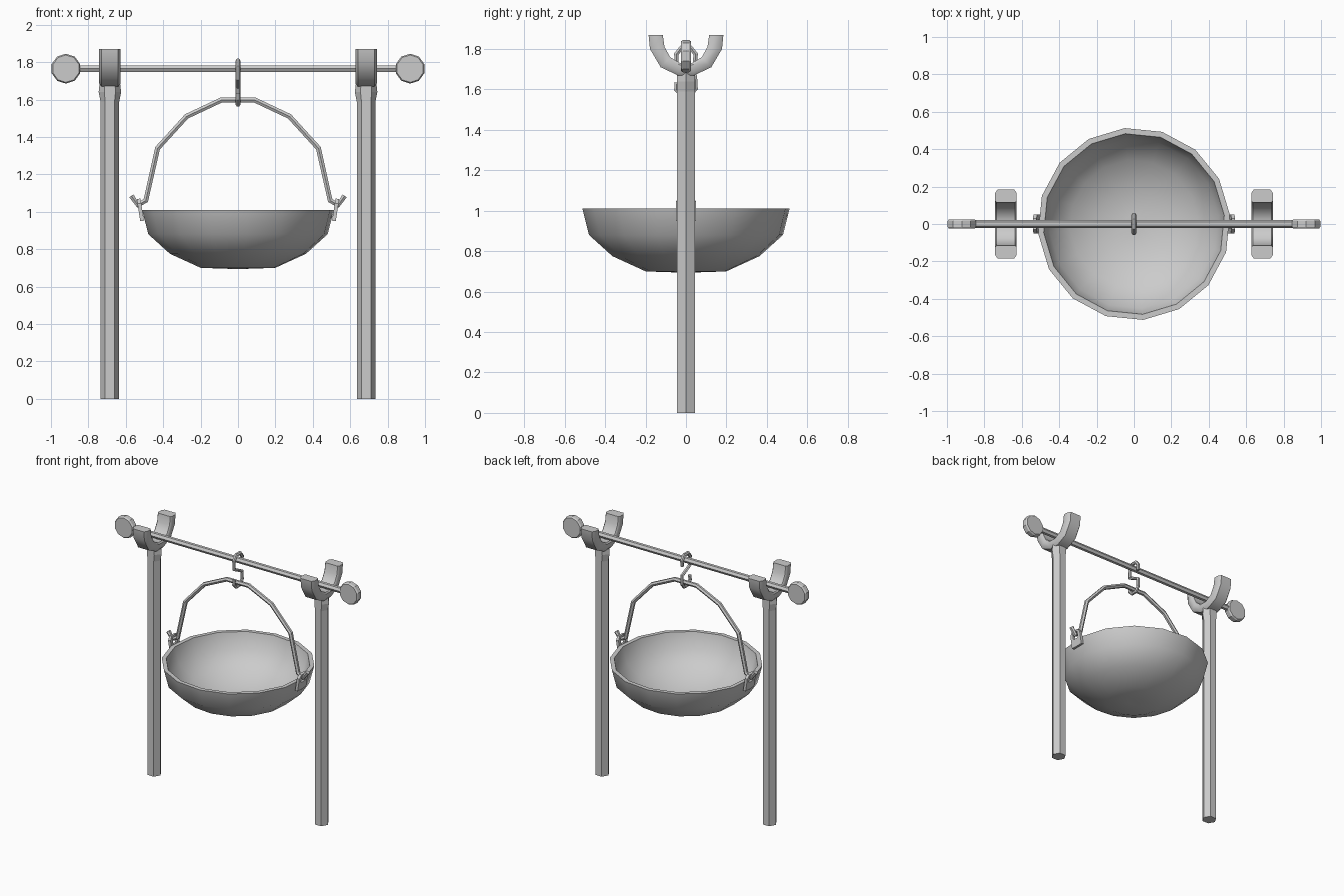
import bpy, bmesh
from math import cos, sin, radians, pi
from mathutils import Matrix, Vector

cube = bpy.data.objects.get("Cube")
if cube:
    bpy.data.objects.remove(cube)

GREY = (0.6, 0.6, 0.6, 1)
mat = bpy.data.materials.new("plain grey")
mat.use_nodes = True
mat.diffuse_color = GREY
mat.node_tree.nodes["Principled BSDF"].inputs["Base Color"].default_value = GREY


def add(name, mesh, smooth=0):
    """Link a mesh as an object, smooth below the given angle."""
    mesh.name = name
    mesh.materials.clear()
    mesh.materials.append(mat)
    mesh.polygons.foreach_set("use_smooth", [smooth > 0] * len(mesh.polygons))
    if smooth:
        mesh.set_sharp_from_angle(angle=radians(smooth))
    ob = bpy.data.objects.new(name, mesh)
    bpy.context.collection.objects.link(ob)
    return ob


def loft(name, rings, smooth=0):
    """Skin a row of equal rings and cap both ends."""
    bm = bmesh.new()
    rows = [[bm.verts.new(p) for p in ring] for ring in rings]
    n = len(rows[0])
    for a, b in zip(rows, rows[1:]):
        for i in range(n):
            j = (i + 1) % n
            bm.faces.new((a[i], a[j], b[j], b[i]))
    bm.faces.new(rows[0][::-1])
    bm.faces.new(rows[-1])
    bmesh.ops.recalc_face_normals(bm, faces=bm.faces)
    mesh = bpy.data.meshes.new(name)
    bm.to_mesh(mesh)
    bm.free()
    return add(name, mesh, smooth)


def from_curve(name, paths, cyclic, matrix=None, **settings):
    """Turn straight-segment curves into a mesh."""
    cu = bpy.data.curves.new(name, "CURVE")
    for key, value in settings.items():
        setattr(cu, key, value)
    for pts in paths:
        sp = cu.splines.new("POLY")
        sp.points.add(len(pts) - 1)
        for p, co in zip(sp.points, pts):
            p.co = (*co, 1)
        sp.use_cyclic_u = cyclic
    tmp = bpy.data.objects.new(name, cu)
    mesh = bpy.data.meshes.new_from_object(tmp)
    bpy.data.objects.remove(tmp)
    bpy.data.curves.remove(cu)
    if matrix:
        mesh.transform(matrix)
    return add(name, mesh)


def tube(name, pts, radius):
    return from_curve(name, [pts], False, dimensions="3D", bevel_depth=radius,
                      bevel_resolution=1, use_fill_caps=True)


def circle(r, z, n, turn=0, sx=1, cx=0):
    angles = [radians(turn) + 2 * pi * i / n for i in range(n)]
    return [(cx + r * sx * cos(a), r * sin(a), z) for a in angles]


def mirrored(half):
    return half + [(-a, b) for a, b in reversed(half)]


# Cradle: outer and inner outline in y, z, and a chamfered section (x, depth)
outer = mirrored([(.185, 1.87), (.178, 1.8), (.125, 1.71), (.04, 1.67)])
inner = mirrored([(.115, 1.87), (.106, 1.81), (.078, 1.76), (.028, 1.73)])
section = [(-.044, 0), (.044, 0), (.058, .28), (.058, .85), (.05, 1),
           (-.05, 1), (-.058, .85), (-.058, .28)]

for side, s in (("right", -1), ("left", 1)):
    x = s * .685
    # Six-sided post that swells sideways under the cradle
    loft(side + "_post", [circle(.05, z, 6, sx=k, cx=x) for z, k in
                          ((0, 1), (1.59, 1), (1.64, 1.2), (1.685, 1.1))])
    loft(side + "_cradle",
         [[(x + u, o[0] + t * (i[0] - o[0]), o[1] + t * (i[1] - o[1])) for u, t in section]
          for o, i in zip(outer, inner)], 40)

    # Flat round knob on the end of the spit
    knob = loft(side + "_knob", [circle(r, z, 10, 18) for r, z in
                                 ((.073, -.025), (.08, -.015), (.08, .015), (.073, .025))])
    knob.data.transform(Matrix.Translation((s * .92, 0, 1.765)) @ Matrix.Rotation(pi / 2, 4, "X"))

    # Eyelet plate on the bowl rim
    plate = [(-.05, -.06), (.05, -.06), (.05, .035), (.03, .06), (-.03, .06), (-.05, .035)]
    hole = [(a * .024, .024 * b + .022) for a, b in ((-1, -1), (1, -1), (1, 1), (-1, 1))]
    tilt = Matrix.Rotation(s * radians(9), 4, "Y")
    upright = Matrix(((0, 0, 1, 0), (1, 0, 0, 0), (0, 1, 0, 0), (0, 0, 0, 1)))
    from_curve(side + "_eyelet", [[(*p, 0) for p in plate], [(*p, 0) for p in hole]], True,
               Matrix.Translation((s * .522, 0, 1.01)) @ tilt @ upright,
               dimensions="2D", fill_mode="BOTH", extrude=.01)

# Spit bar
tube("spit_bar", [(-.86, 0, 1.765), (.86, 0, 1.765)], .021)

# S-shaped hook
tube("hook", [(0, y, z) for y, z in
              ((.045, 1.735), (.048, 1.775), (.022, 1.808), (-.022, 1.808), (-.048, 1.775),
               (-.045, 1.71), (.045, 1.665), (.048, 1.605), (.022, 1.573),
               (-.022, 1.573), (-.048, 1.6), (-.045, 1.635))], .013)

# Bail handle with hooked ends
arch = [(.57, 1.085), (.535, 1.035), (.493, 1.06), (.43, 1.34), (.275, 1.51), (.09, 1.597)]
tube("handle", [(x, 0, z) for x, z in mirrored(arch)], .016)

# Sixteen-sided bowl with a thick rim
wall = [(.05, .695), (.2, .7), (.365, .775), (.482, .88), (.515, 1.01),
        (.485, 1.01), (.453, .89), (.343, .8), (.19, .728), (.05, .722)]
loft("bowl", [circle(r, z, 16, 5.5) for r, z in wall], 50)
